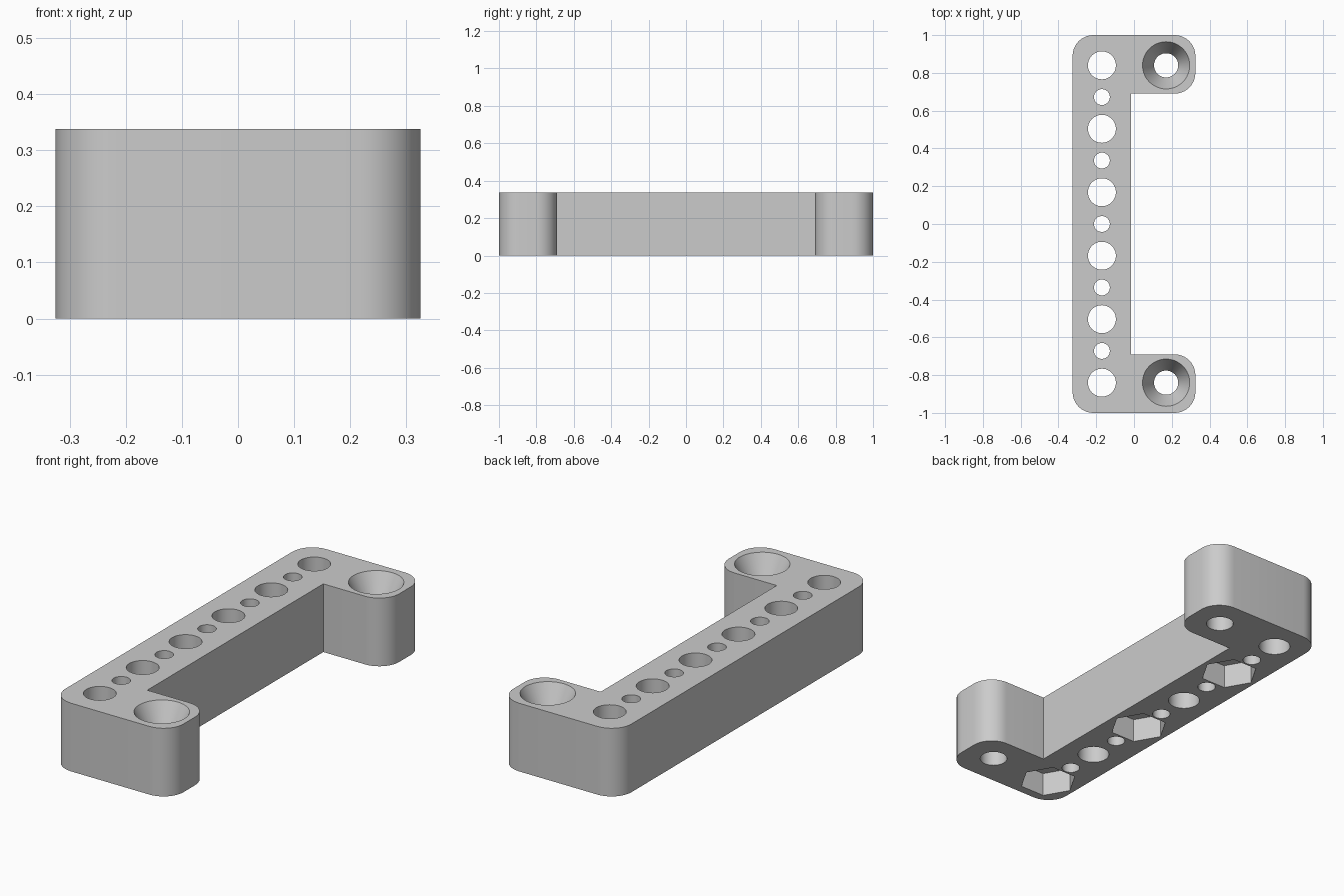
import bpy, bmesh, math

cube = bpy.data.objects.get("Cube")
if cube:
    bpy.data.objects.remove(cube, do_unlink=True)

HEIGHT = 0.338
PITCH = 0.336          # spacing of the large holes
HOLE_X = 0.17
EDGE = 0.325           # half width
INNER = -0.015         # inner side of the bar
FOOT = 0.69            # inner side of each foot
RADIUS = 0.11

grey = bpy.data.materials.new("light_grey")
grey.use_nodes = True
grey.diffuse_color = (0.6, 0.6, 0.6, 1)
grey.node_tree.nodes["Principled BSDF"].inputs["Base Color"].default_value = grey.diffuse_color


def make_object(name, bm):
    bmesh.ops.recalc_face_normals(bm, faces=bm.faces)
    mesh = bpy.data.meshes.new(name)
    bm.to_mesh(mesh)
    bm.free()
    mesh.materials.append(grey)
    obj = bpy.data.objects.new(name, mesh)
    bpy.context.collection.objects.link(obj)
    return obj


def arc(cx, cy, start, steps=10):
    """Quarter turn of a rounded corner, counter-clockwise."""
    angles = [start + math.pi / 2 * i / steps for i in range(steps + 1)]
    return [(cx + RADIUS * math.cos(a), cy + RADIUS * math.sin(a)) for a in angles]


def lathe(bm, x, y, profile, sides):
    """Closed solid from (radius, z) rings."""
    rings = []
    for r, z in profile:
        turns = [2 * math.pi * i / sides for i in range(sides)]
        rings.append([bm.verts.new((x + r * math.cos(a), y + r * math.sin(a), z)) for a in turns])
    for low, high in zip(rings, rings[1:]):
        for i in range(sides):
            j = (i + 1) % sides
            bm.faces.new((low[i], low[j], high[j], high[i]))
    bm.faces.new(rings[0][::-1])
    bm.faces.new(rings[-1])


# Bracket body: upper half of the outline, mirrored to the lower half
upper = [(INNER, FOOT)]
upper += arc(EDGE - RADIUS, FOOT + RADIUS, -math.pi / 2)
upper += arc(EDGE - RADIUS, 1 - RADIUS, 0)
upper += arc(-EDGE + RADIUS, 1 - RADIUS, math.pi / 2)
outline = upper + [(x, -y) for x, y in reversed(upper)]
bm = bmesh.new()
base = bm.faces.new([bm.verts.new((x, y, 0)) for x, y in outline])
top = bmesh.ops.extrude_face_region(bm, geom=[base])["geom"]
bmesh.ops.translate(bm, vec=(0, 0, HEIGHT), verts=[v for v in top if isinstance(v, bmesh.types.BMVert)])
bracket = make_object("bracket", bm)

# Through holes: alternating large and small along the bar
bm = bmesh.new()
for i in range(-5, 6):
    r = 0.074 if i % 2 else 0.042
    lathe(bm, -HOLE_X, i * PITCH / 2, [(r, -0.1), (r, HEIGHT + 0.1)], 48)

# Countersunk screw holes in the feet
for side in (-1, 1):
    profile = [(0.064, -0.1), (0.064, HEIGHT - 0.12), (0.125, HEIGHT), (0.125, HEIGHT + 0.1)]
    lathe(bm, HOLE_X, side * 2.5 * PITCH, profile, 48)
holes = make_object("hole_cutter", bm)

# Hexagonal nut pockets under every second large hole
bm = bmesh.new()
for i in (-5, -1, 3):
    lathe(bm, -HOLE_X, i * PITCH / 2, [(0.135, -0.1), (0.135, 0.12)], 6)
pockets = make_object("nut_pocket_cutter", bm)

# Cut, then keep only the finished body
for cutter in (holes, pockets):
    cutter.hide_render = True
    mod = bracket.modifiers.new(cutter.name, "BOOLEAN")
    mod.operation = "DIFFERENCE"
    mod.solver = "EXACT"
    mod.object = cutter
bpy.context.view_layer.update()
graph = bpy.context.evaluated_depsgraph_get()
cut_mesh = bpy.data.meshes.new_from_object(bracket.evaluated_get(graph))
bracket.modifiers.clear()
bracket.data = cut_mesh
cut_mesh.materials.clear()
cut_mesh.materials.append(grey)
for poly in cut_mesh.polygons:
    poly.material_index = 0
for cutter in (holes, pockets):
    bpy.data.objects.remove(cutter, do_unlink=True)

bpy.ops.object.select_all(action="DESELECT")
bracket.select_set(True)
bpy.context.view_layer.objects.active = bracket
bpy.ops.object.shade_smooth_by_angle(angle=math.radians(20))
